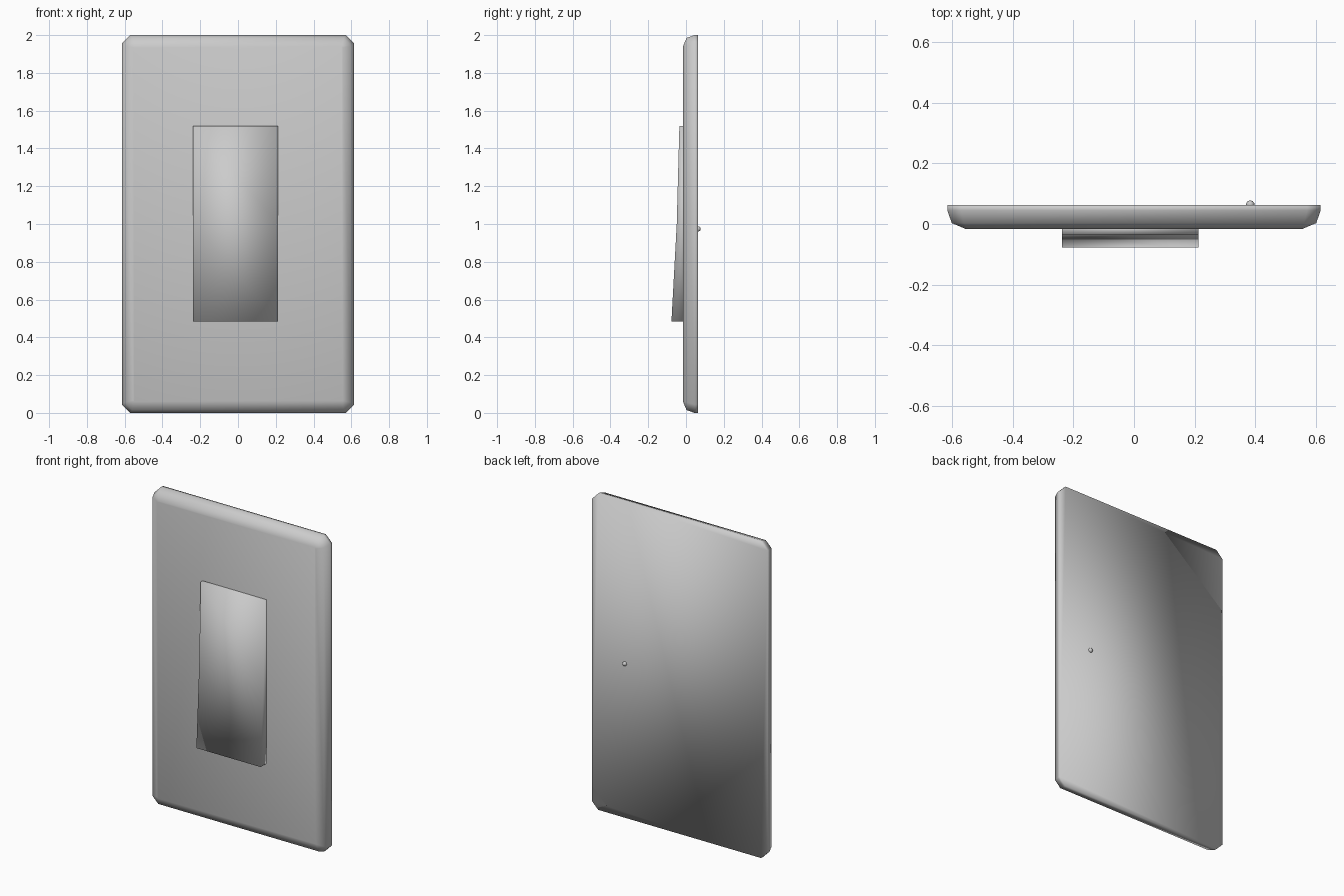
import bpy, bmesh

cube = bpy.data.objects.get("Cube")
if cube:
    bpy.data.objects.remove(cube, do_unlink=True)

grey = bpy.data.materials.new("light_grey_plastic")
grey.use_nodes = True
colour = (0.6, 0.6, 0.6, 1)
grey.diffuse_color = colour
grey.node_tree.nodes["Principled BSDF"].inputs["Base Color"].default_value = colour


def finish(name, bm):
    """Turn a bmesh into a smooth-shaded object."""
    bmesh.ops.recalc_face_normals(bm, faces=bm.faces)
    for face in bm.faces:
        face.smooth = True
    mesh = bpy.data.meshes.new(name)
    bm.to_mesh(mesh)
    bm.free()
    mesh.materials.append(grey)
    obj = bpy.data.objects.new(name, mesh)
    bpy.context.collection.objects.link(obj)
    return obj


def loft(name, rings):
    """Skin closed rings of points and cap both ends."""
    bm = bmesh.new()
    loops = [[bm.verts.new(p) for p in ring] for ring in rings]
    for a, b in zip(loops, loops[1:]):
        for i in range(len(a)):
            j = (i + 1) % len(a)
            bm.faces.new((a[i], a[j], b[j], b[i]))
    bm.faces.new(loops[0])
    bm.faces.new(loops[-1])
    return finish(name, bm)


def cut_rectangle(y, half_w, half_h, cut):
    """Rectangle with clipped corners, upright at depth y."""
    w, h = half_w - cut, half_h - cut
    pts = [(half_w, h), (w, half_h), (-w, half_h), (-half_w, h),
           (-half_w, -h), (-w, -half_h), (w, -half_h), (half_w, -h)]
    return [(x, y, 1 + z) for x, z in pts]


# Wall plate: depth, half width, half height, corner cut
plate_profile = [(0.063, 0.615, 1.0, 0.045), (0.045, 0.615, 1.0, 0.045),
                 (0.003, 0.6, 0.985, 0.04), (-0.016, 0.555, 0.94, 0.006)]
loft("wall_plate", [cut_rectangle(*p) for p in plate_profile])

# Rocker: side profile swept across its width
rocker_profile = [(0, 1.52), (-0.035, 1.52), (-0.049, 1.0),
                  (-0.077, 0.485), (0, 0.485)]
loft("rocker_switch", [[(x, y, z) for y, z in rocker_profile]
                       for x in (-0.237, 0.212)])

# Small nub on the back
bm = bmesh.new()
bmesh.ops.create_uvsphere(bm, u_segments=10, v_segments=6, radius=0.014)
nub = finish("back_nub", bm)
nub.location = (0.383, 0.064, 0.974)
